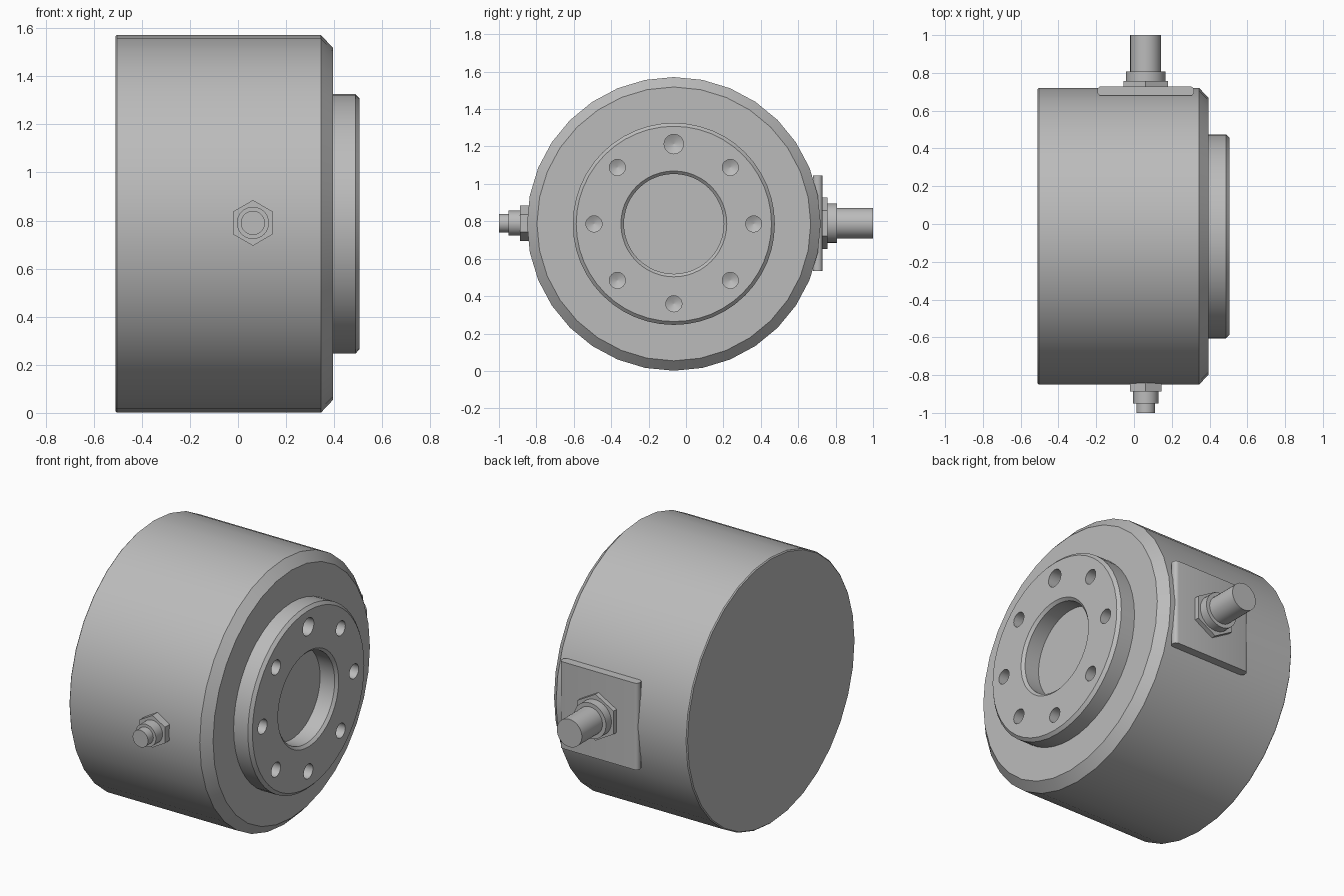
import bpy, bmesh, math
from mathutils import Vector

default = bpy.data.objects.get("Cube")
if default:
    bpy.data.objects.remove(default, do_unlink=True)

grey = bpy.data.materials.new("metal grey")
grey.use_nodes = True
grey.diffuse_color = (0.5, 0.5, 0.5, 1)
grey.node_tree.nodes["Principled BSDF"].inputs["Base Color"].default_value = (0.5, 0.5, 0.5, 1)

UP = Vector((0, 0, 1))
RIGHT, FRONT, BACK = Vector((1, 0, 0)), Vector((0, -1, 0)), Vector((0, 1, 0))
CY, CZ = -0.065, 0.786          # main axis of the drum
FX = 0.062                      # x position of the side fittings


def finish(name, bm):
    bmesh.ops.recalc_face_normals(bm, faces=bm.faces)
    mesh = bpy.data.meshes.new(name)
    bm.to_mesh(mesh)
    bm.free()
    mesh.materials.append(grey)
    obj = bpy.data.objects.new(name, mesh)
    bpy.context.collection.objects.link(obj)
    return obj


def smooth(obj):
    bpy.ops.object.select_all(action='DESELECT')
    obj.select_set(True)
    bpy.context.view_layer.objects.active = obj
    bpy.ops.object.shade_smooth_by_angle(angle=math.radians(30))


def turned(name, axis, centre, profile, sides, ring=False):
    """Turn (distance, radius) points about an axis; ring closes the profile on itself."""
    bm = bmesh.new()
    side = axis.cross(UP)
    loops = []
    for dist, rad in profile:
        loop = []
        for i in range(sides):
            a = math.tau * i / sides
            loop.append(bm.verts.new(centre + axis * dist
                                     + (UP * math.cos(a) + side * math.sin(a)) * rad))
        loops.append(loop)
    pairs = list(zip(loops, loops[1:]))
    if ring:
        pairs.append((loops[-1], loops[0]))
    else:
        bm.faces.new(loops[0])
        bm.faces.new(loops[-1])
    for a, b in pairs:
        for i in range(sides):
            j = (i + 1) % sides
            bm.faces.new((a[i], a[j], b[j], b[i]))
    return finish(name, bm)


# Drum body with chamfered front rim
centre = Vector((0, CY, CZ))
body = turned("drum_body", RIGHT, centre,
              [(-0.51, 0.779), (-0.504, 0.785), (0.345, 0.785), (0.395, 0.732)], 32)
smooth(body)

# Mounting flange with open centre
flange = turned("mounting_flange", RIGHT, centre,
                [(0.385, 0.267), (0.49, 0.267), (0.505, 0.283),
                 (0.505, 0.522), (0.488, 0.54), (0.385, 0.54)], 48, ring=True)

# Blind bolt holes with drill tips; the top one is wider
for i in range(8):
    a = math.tau * i / 8
    r = 0.052 if i == 0 else 0.043
    spot = centre + Vector((0, math.sin(a), math.cos(a))) * 0.427
    cutter = turned("bolt_hole_cutter", RIGHT, spot,
                    [(0.402, 0.001), (0.402 + r * 0.5, r), (0.55, r)], 24)
    cutter.hide_render = True
    cut = flange.modifiers.new("bolt_hole", 'BOOLEAN')
    cut.operation = 'DIFFERENCE'
    cut.solver = 'EXACT'
    cut.object = cutter
    bpy.context.view_layer.objects.active = flange
    bpy.ops.object.modifier_apply(modifier=cut.name)
    bpy.data.objects.remove(cutter, do_unlink=True)
smooth(flange)

# Connector plate, rounded along its upright edges
bm = bmesh.new()
bmesh.ops.create_cube(bm, size=1)
bmesh.ops.scale(bm, vec=(0.512, 0.05, 0.512), verts=bm.verts)
bmesh.ops.translate(bm, vec=(FX, 0.704, CZ + 0.003), verts=bm.verts)
upright = [e for e in bm.edges
           if abs((e.verts[0].co - e.verts[1].co).z) > 0.1]
bmesh.ops.bevel(bm, geom=upright, offset=0.022, segments=4, profile=0.5, affect='EDGES')
smooth(finish("connector_plate", bm))


def fitting(name, axis, parts):
    """Stack of nut, collar and tip: (part, start, end, radius, sides)."""
    for part, start, end, rad, sides in parts:
        smooth(turned(f"{name}_{part}", axis, Vector((FX, 0, CZ + 0.004)),
                      [(start, rad), (end, rad)], sides))


fitting("front_fitting", FRONT, [("nut", 0.82, 0.888, 0.095, 6),
                                 ("collar", 0.88, 0.95, 0.067, 32),
                                 ("tip", 0.94, 1.0, 0.05, 32)])
fitting("back_connector", BACK, [("nut", 0.70, 0.757, 0.137, 6),
                                 ("collar", 0.75, 0.808, 0.105, 32),
                                 ("tube", 0.80, 1.0, 0.082, 32)])
